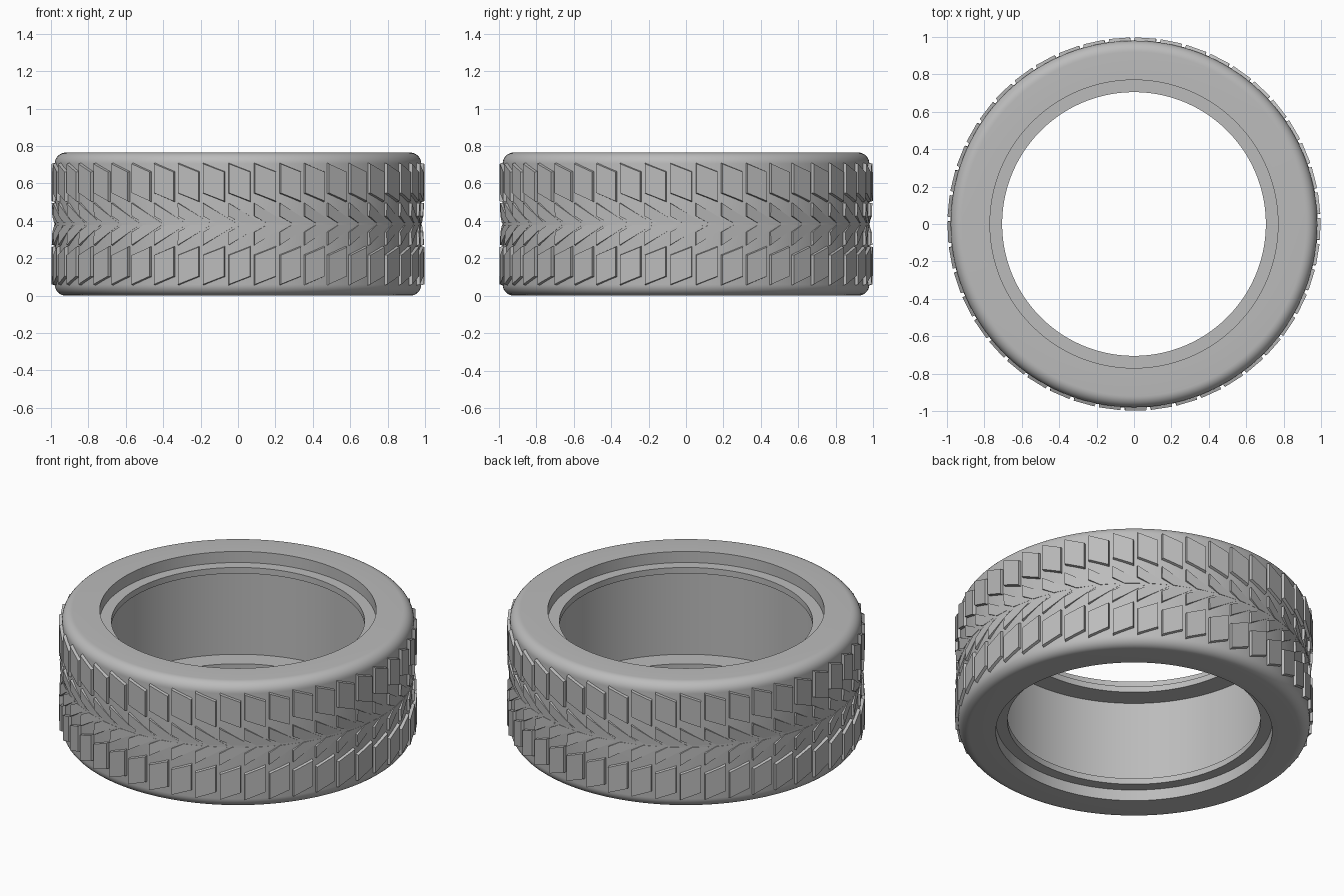
import bpy
import bmesh
from math import sin, cos, pi, radians

cube = bpy.data.objects.get("Cube")
if cube:
    bpy.data.objects.remove(cube, do_unlink=True)

HEIGHT = 0.765
MID = HEIGHT / 2
COUNT = 45
STEP = 2 * pi / COUNT

# Single rubber colour
rubber = bpy.data.materials.new("grey_rubber")
rubber.use_nodes = True
colour = (0.5, 0.5, 0.5, 1)
rubber.diffuse_color = colour
rubber.node_tree.nodes["Principled BSDF"].inputs["Base Color"].default_value = colour


def finish(name, bm, angle):
    bmesh.ops.recalc_face_normals(bm, faces=bm.faces)
    mesh = bpy.data.meshes.new(name)
    bm.to_mesh(mesh)
    bm.free()
    mesh.materials.append(rubber)
    obj = bpy.data.objects.new(name, mesh)
    bpy.context.collection.objects.link(obj)
    bpy.ops.object.select_all(action='DESELECT')
    obj.select_set(True)
    bpy.context.view_layer.objects.active = obj
    bpy.ops.object.shade_smooth_by_angle(angle=radians(angle))
    return obj


def polar(r, a, z):
    return (r * cos(a), r * sin(a), z)


# Tyre body: upper half profile mirrored, then revolved
def tyre_body():
    corner = 0.06
    upper = [(0.83, 0.66), (0.705, 0.66), (0.705, 0.697), (0.77, 0.697), (0.77, HEIGHT)]
    for i in range(9):
        t = pi / 2 * (1 - i / 8)
        upper.append((0.98 - corner + corner * cos(t), HEIGHT - corner + corner * sin(t)))
    profile = upper + [(r, HEIGHT - z) for r, z in reversed(upper)]
    segments = COUNT * 4
    bm = bmesh.new()
    rings = [[bm.verts.new(polar(r, 2 * pi * s / segments, z)) for r, z in profile]
             for s in range(segments)]
    n = len(profile)
    for s in range(segments):
        a, b = rings[s], rings[(s + 1) % segments]
        for i in range(n):
            j = (i + 1) % n
            bm.faces.new((a[i], b[i], b[j], a[j]))
    finish("tyre_body", bm, 35)


# Ring of raised blocks; outline points are (degrees, z, top radius)
def tread_row(name, outline, inset, flip):
    bm = bmesh.new()
    ca = sum(p[0] for p in outline) / len(outline)
    cz = sum(p[1] for p in outline) / len(outline)
    for k in range(COUNT):
        start = -pi / 2 + k * STEP
        base, top = [], []
        for deg, z, r in outline:
            ta, tz = deg + (ca - deg) * inset, z + (cz - z) * inset
            if flip:
                z, tz = HEIGHT - z, HEIGHT - tz
            base.append(bm.verts.new(polar(0.972, start + radians(deg), z)))
            top.append(bm.verts.new(polar(r, start + radians(ta), tz)))
        bm.faces.new(top)
        bm.faces.new(base)
        for i in range(len(base)):
            j = (i + 1) % len(base)
            bm.faces.new((base[i], base[j], top[j], top[i]))
    finish(name, bm, 20)


shoulder = [(-3.0, 0.712, 0.998), (-3.0, 0.545, 0.998),
            (4.0, 0.498, 0.998), (4.0, 0.665, 0.998)]
chevron = [(-3.0, 0.497, 0.996), (-3.0, 0.425, 0.993),
           (1.0, 0.387, 0.984), (7.6, 0.387, 0.981)]

tyre_body()
for side, flip in (("upper", False), ("lower", True)):
    tread_row(side + "_shoulder_blocks", shoulder, 0.07, flip)
    tread_row(side + "_chevron_blocks", chevron, 0.03, flip)
